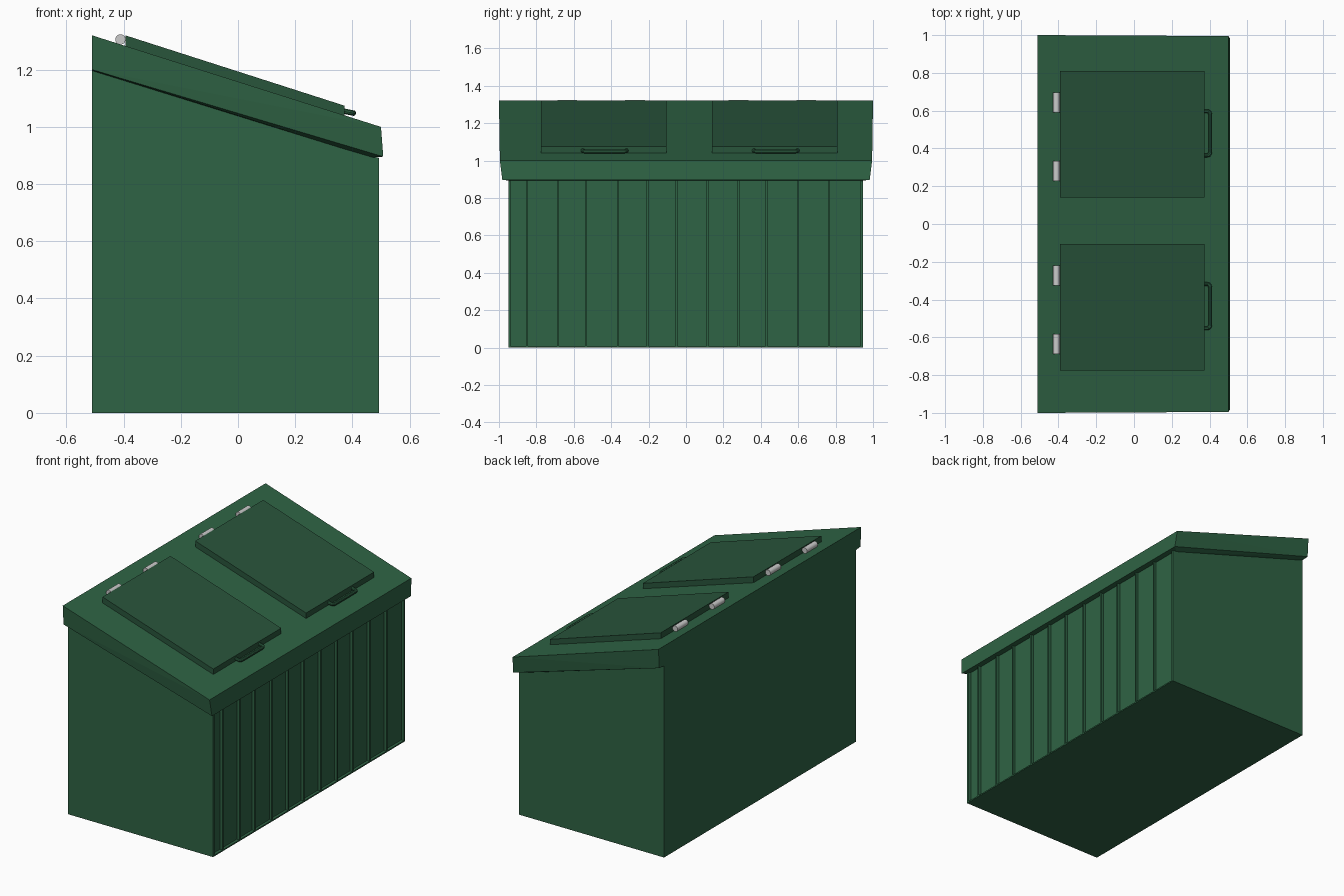
import bpy, bmesh
from mathutils import Vector

if "Cube" in bpy.data.objects:
    bpy.data.objects.remove(bpy.data.objects["Cube"])


def material(name, rgb):
    m = bpy.data.materials.new(name)
    m.diffuse_color = (*rgb, 1)
    m.use_nodes = True
    m.node_tree.nodes["Principled BSDF"].inputs["Base Color"].default_value = m.diffuse_color
    return m


GREEN = material("green_paint", (0.028, 0.125, 0.058))
LID_GREEN = material("lid_green", (0.022, 0.09, 0.044))


def finish(name, bm, mat=None):
    bmesh.ops.recalc_face_normals(bm, faces=bm.faces)
    me = bpy.data.meshes.new(name)
    bm.to_mesh(me)
    bm.free()
    ob = bpy.data.objects.new(name, me)
    bpy.context.collection.objects.link(ob)
    if mat:
        me.materials.append(mat)
    return ob


def prism(name, profile, y0, y1, mat):
    """Extrude an xz profile between two y values."""
    bm = bmesh.new()
    f = bm.faces.new([bm.verts.new((x, y0, z)) for x, z in profile])
    ext = bmesh.ops.extrude_face_region(bm, geom=[f])
    vs = [v for v in ext["geom"] if isinstance(v, bmesh.types.BMVert)]
    bmesh.ops.translate(bm, verts=vs, vec=(0, y1 - y0, 0))
    return finish(name, bm, mat)


def roof_z(x):
    return 1.32 - 0.317 * (x + 0.51)


def under_z(x):
    return 1.199 - 0.313 * (x + 0.51)


def block(x0, x1):
    return [(x0, 0), (x1, 0), (x1, under_z(x1) + 0.006), (x0, under_z(x0))]


# Body with a recessed front face framed by side panels and a sill
prism("body", block(-0.51, 0.475), -0.938, 0.932, GREEN)
prism("side_panel_near", block(-0.51, 0.493), -0.95, -0.938, GREEN)
prism("side_panel_far", block(-0.51, 0.493), 0.932, 0.945, GREEN)
prism("front_sill", [(0.47, 0), (0.493, 0), (0.493, 0.008), (0.47, 0.008)],
      -0.938, 0.932, GREEN)

# Vertical ribs on the front face
for i, y in enumerate((-0.85, -0.685, -0.535, -0.365, -0.205, -0.05,
                       0.115, 0.28, 0.43, 0.60, 0.765)):
    prism(f"rib_{i + 1}", [(0.47, 0.004), (0.492, 0.004), (0.492, 0.893), (0.47, 0.893)],
          y - 0.005, y + 0.005, GREEN)

# Sloping roof cap, tapering slightly inwards towards its lower front edge
bm = bmesh.new()
for x, z, hy in ((-0.51, 1.32, 1.0), (0.50, 1.0, 0.995), (0.508, 0.896, 0.982),
                 (-0.51, 1.20, 0.992), (-0.51, 1.196, 0.945), (0.466, 0.893, 0.945)):
    for s in (-1, 1):
        bm.verts.new((x, s * hy, z))
bmesh.ops.convex_hull(bm, input=bm.verts)
bmesh.ops.dissolve_limit(bm, angle_limit=0.01, verts=bm.verts, edges=bm.edges)
finish("roof", bm, GREEN)


def hinge(name, y0, y1):
    bpy.ops.mesh.primitive_cylinder_add(vertices=20, radius=0.018, depth=y1 - y0,
                                        location=(-0.411, (y0 + y1) / 2, 1.306),
                                        rotation=(1.5707963, 0, 0))
    bpy.context.object.name = name
    bpy.ops.object.shade_smooth_by_angle()


def handle(name, y0, y1):
    cu = bpy.data.curves.new(name, "CURVE")
    cu.dimensions = "3D"
    cu.bevel_depth = 0.01
    cu.bevel_resolution = 3
    cu.use_fill_caps = True
    sp = cu.splines.new("BEZIER")
    sp.bezier_points.add(3)
    r = 0.028
    pts = [((0.365, y0), (0, 0)), ((0.403, y0 + r), (0, 1)),
           ((0.403, y1 - r), (0, 1)), ((0.365, y1), (0, 0))]
    pts[0] = ((0.365, y0 + 0.01), (1, 0))
    pts[3] = ((0.365, y1 - 0.01), (-1, 0))
    for bp, ((x, y), (dx, dy)) in zip(sp.bezier_points, pts):
        bp.co = (x, y, 1.055 - 0.2 * (x - 0.37))
        d = Vector((dx, dy, -0.2 * dx)) * 0.022
        bp.handle_left = bp.co - d
        bp.handle_right = bp.co + d
    sp.resolution_u = 6
    ob = bpy.data.objects.new(name, cu)
    bpy.context.collection.objects.link(ob)
    cu.materials.append(GREEN)
    bpy.ops.object.select_all(action="DESELECT")
    ob.select_set(True)
    bpy.context.view_layer.objects.active = ob
    bpy.ops.object.convert(target="MESH")
    bpy.ops.object.shade_smooth_by_angle()


# Two hinged lids, each with a pair of hinges and a pull handle
for side, y in (("left", -0.775), ("right", 0.14)):
    a, b = -0.393, 0.372
    prism(f"lid_{side}", [(a, roof_z(a) - 0.005), (b, roof_z(b) - 0.005),
                          (b, roof_z(b) + 0.034), (a, roof_z(a) + 0.037)],
          y, y + 0.67, LID_GREEN)
    hinge(f"hinge_{side}_1", y + 0.087, y + 0.193)
    hinge(f"hinge_{side}_2", y + 0.45, y + 0.555)
    handle(f"handle_{side}", y + 0.213, y + 0.467)
